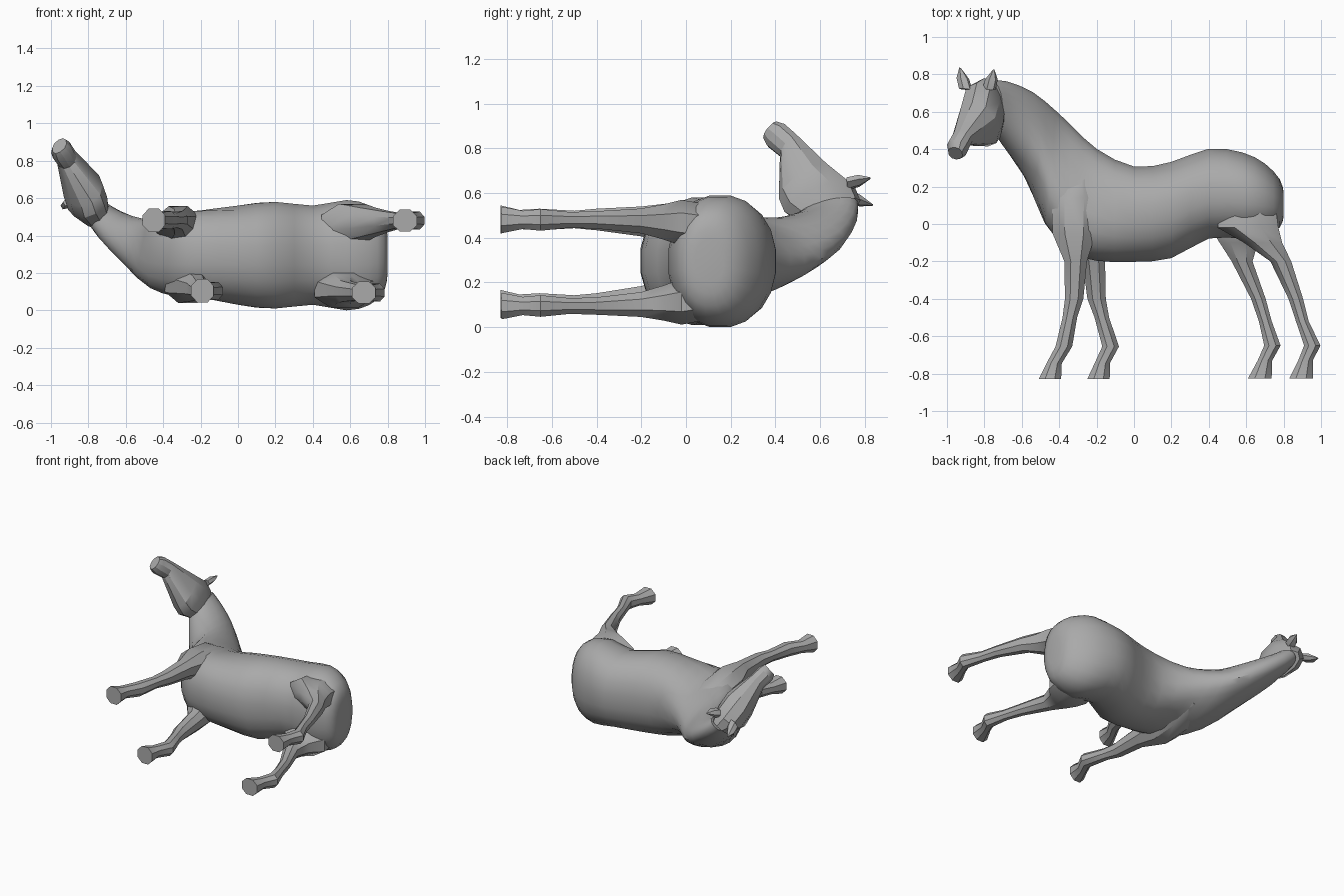
import bpy, bmesh, math
from mathutils import Vector

if "Cube" in bpy.data.objects:
    bpy.data.objects.remove(bpy.data.objects["Cube"])

coat = bpy.data.materials.new("grey_coat")
coat.diffuse_color = (0.4, 0.4, 0.4, 1)
coat.use_nodes = True
coat.node_tree.nodes["Principled BSDF"].inputs["Base Color"].default_value = coat.diffuse_color
UP = Vector((0, 0, 1))
ACROSS = Vector((.85, -.05, .52)).normalized()  # sideways axis of the turned head


def power(v, n):
    return math.copysign(abs(v) ** (2 / n), v)


def smooth_rows(rows, steps):
    """Catmull-Rom interpolation between neighbouring cross-sections."""
    out = []
    for i in range(len(rows) - 1):
        a, b = rows[max(i - 1, 0)], rows[i]
        c, d = rows[i + 1], rows[min(i + 2, len(rows) - 1)]
        for s in range(steps):
            t = s / steps
            out.append([0.5 * (2 * q + (r - p) * t + (2 * p - 5 * q + 4 * r - e) * t * t
                               + (3 * q - p - 3 * r + e) * t ** 3)
                        for p, q, r, e in zip(a, b, c, d)])
    return out + [rows[-1]]


def loft(name, sections, sides, n=2.0, angle=35):
    """Skin cross-sections: upper point, lower point, half-width vector, taper to the top."""
    bm = bmesh.new()
    rings = []
    for hi, lo, side, taper in sections:
        hi, lo, side = Vector(hi), Vector(lo), Vector(side)
        ring = []
        for k in range(sides):
            a = 2 * math.pi * (k + 0.5) / sides
            h = power(math.sin(a), n)
            ring.append(bm.verts.new((hi + lo) / 2 + (hi - lo) / 2 * h
                                     + side * power(math.cos(a), n) * (1 - taper * h)))
        rings.append(ring)
    for r0, r1 in zip(rings, rings[1:]):
        for k in range(sides):
            j = (k + 1) % sides
            bm.faces.new((r0[k], r0[j], r1[j], r1[k]))
    bm.faces.new(rings[0])
    bm.faces.new(rings[-1])
    bmesh.ops.recalc_face_normals(bm, faces=bm.faces)
    mesh = bpy.data.meshes.new(name)
    bm.to_mesh(mesh)
    bm.free()
    mesh.materials.append(coat)
    obj = bpy.data.objects.new(name, mesh)
    bpy.context.collection.objects.link(obj)
    bpy.ops.object.select_all(action='DESELECT')
    obj.select_set(True)
    bpy.context.view_layer.objects.active = obj
    bpy.ops.object.shade_smooth_by_angle(angle=math.radians(angle))


# Trunk from rump to withers: x, y top, y bottom, half width
trunk = [(.80, .17, .04, .10), (.78, .24, -.02, .20), (.70, .325, -.06, .27),
         (.58, .385, -.08, .298), (.40, .405, -.08, .268), (.20, .335, -.185, .288),
         (0, .31, -.205, .268), (-.20, .405, -.20, .222), (-.34, .535, -.15, .205)]
rows = [(x, t, .308, x, b, .308, w, 0) for x, t, b, w in trunk[:-2]]
rows += [(x, t, .315, x, b, .315, w, (.1 - x)) for x, t, b, w in trunk[-2:]]
# Neck, bending sideways: crest point, throat point, half width, taper
rows += [(-.42, .61, .34, -.475, 0, .315, .175, .4),
         (-.55, .71, .405, -.56, .23, .365, .125, .3),
         (-.69, .765, .50, -.68, .42, .45, .09, .15),
         (-.77, .77, .57, -.75, .52, .52, .07, 0)]
body = []
for r in smooth_rows(rows, 2):
    twist = min(max((-.4 - r[0]) / .4, 0), 1)
    body.append((r[:3], r[3:6], UP.lerp(ACROSS, twist).normalized() * r[6], r[7]))
loft("body_and_neck", body, 20, 2.25)

# Head: face point, jaw point, half width, taper
head = [((-.80, .78, .58), (-.72, .55, .46), .07, 0),
        ((-.84, .755, .64), (-.76, .44, .53), .11, -.1),
        ((-.865, .65, .72), (-.78, .415, .59), .11, -.15),
        ((-.93, .50, .865), (-.90, .42, .78), .058, -.1),
        ((-.96, .45, .91), (-.93, .36, .83), .06, 0),
        ((-.96, .41, .925), (-.95, .345, .86), .045, 0)]
loft("head", [(t, b, ACROSS * w, k) for t, b, w, k in head], 10, 2.2, 30)

# Ears: base centre and tip
for name, base, tip in (("left_ear", (-.90, .72, .60), (-.93, .835, .56)),
                        ("right_ear", (-.775, .72, .655), (-.75, .825, .68))):
    base, tip = Vector(base), Vector(tip)
    thick = (tip - base).cross(ACROSS).normalized()
    ear = []
    for t, r in ((0, .04), (.5, .038), (1, .005)):
        c = base.lerp(tip, t)
        ear.append((c + thick * r * .6, c - thick * r * .6, ACROSS * r, 0))
    loft(name, ear, 6)


def leg_pair(label, table, heights):
    """Two legs sharing thickness; each has its own bend and runs from hip to foot height."""
    for i, (side, (hip, foot)) in enumerate(zip(("upper", "lower"), heights)):
        sections = []
        for y, half_x, half_z, *xs in table:
            z = hip + (foot - hip) * min(max((.1 - y) / .4, 0), 1)
            z += (.31 - z) * max(0, y - .1) * 1.6  # sink the top into the trunk
            sections.append(((xs[i] + half_x, y, z), (xs[i] - half_x, y, z), UP * half_z, 0))
        loft(label + "_" + side, sections, 8, 2.1, 38)


# Legs from the top down: y, half depth, half width, centre x of each leg
leg_pair("front_leg", [(.33, .05, .05, -.28, -.27), (.14, .13, .10, -.32, -.29),
                       (-.05, .125, .105, -.32, -.27),
                       (-.20, .065, .072, -.312, -.215), (-.40, .053, .052, -.32, -.20),
                       (-.50, .042, .042, -.343, -.172), (-.655, .048, .052, -.375, -.125),
                       (-.745, .044, .046, -.427, -.17), (-.83, .065, .068, -.45, -.19)],
         ((.46, .495), (.17, .117)))
leg_pair("hind_leg", [(.32, .08, .05, .58, .58), (.15, .16, .10, .60, .59),
                      (-.02, .175, .11, .61, .57),
                      (-.10, .11, .085, .69, .56), (-.20, .06, .06, .785, .578),
                      (-.40, .042, .042, .865, .665), (-.52, .037, .038, .90, .702),
                      (-.65, .047, .052, .953, .74), (-.73, .042, .044, .917, .70),
                      (-.825, .068, .064, .893, .673)],
         ((.475, .493), (.135, .108)))

# Rest the lowest point on the ground
low = min(v.co.z for o in bpy.data.objects for v in o.data.vertices)
for o in bpy.data.objects:
    for v in o.data.vertices:
        v.co.z -= low
